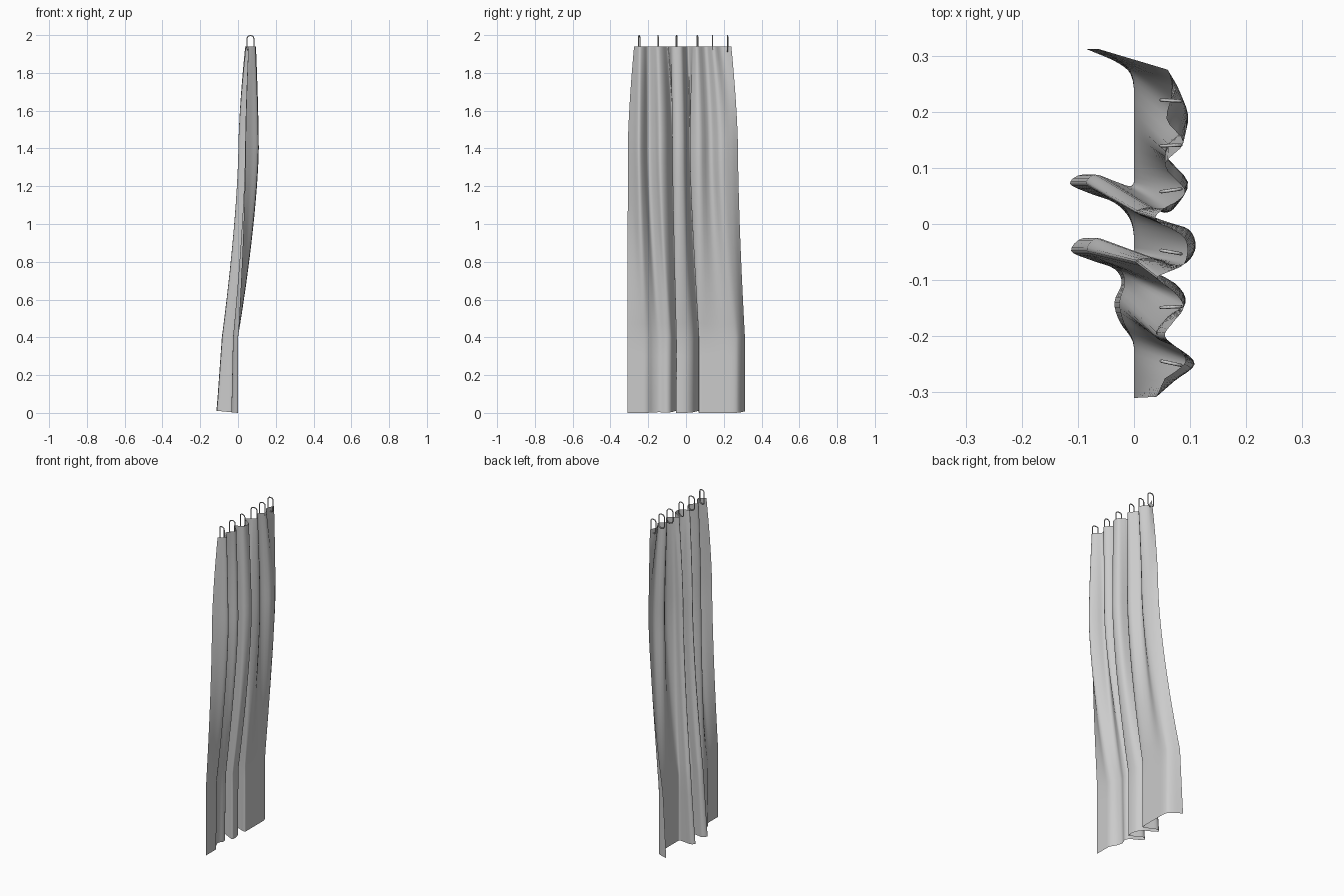
import bpy
import math
from mathutils import Vector, Matrix

cube = bpy.data.objects.get("Cube")
if cube:
    bpy.data.objects.remove(cube, do_unlink=True)


def make_material(name, value):
    mat = bpy.data.materials.new(name)
    mat.use_nodes = True
    colour = (value, value, value, 1)
    mat.diffuse_color = colour
    mat.node_tree.nodes["Principled BSDF"].inputs["Base Color"].default_value = colour
    return mat


def add_object(name, data):
    obj = bpy.data.objects.new(name, data)
    bpy.context.collection.objects.link(obj)
    return obj


fabric = make_material("light_grey_fabric", 0.6)

# Pleat profiles: along the width, then depth, in thousandths
HEADING = [(-275, 55), (-262, 75), (-245, 92), (-225, 82), (-200, 55), (-175, 70),
           (-150, 88), (-125, 75), (-98, 42), (-88, 55), (-82, 70), (-72, 88),
           (-50, 95), (-25, 90), (-8, 65), (0, 48), (12, 38), (25, 50), (33, 62),
           (42, 78), (62, 90), (105, 55), (145, 88), (188, 58), (240, 75)]
MIDDLE = [(-308, 40), (-280, 72), (-250, 108), (-222, 80), (-200, 38), (-165, 60),
          (-140, 92), (-105, 72), (-68, 2), (-62, 35), (-72, 68), (-68, 95),
          (-40, 110), (-10, 98), (2, 60), (8, 30), (22, 2), (30, 28), (20, 55),
          (32, 75), (75, 96), (130, 55), (180, 96), (235, 82), (275, 60)]
HEM = [(-310, 0), (-255, 0), (-210, -2), (-175, -25), (-140, -35), (-105, -22),
       (-80, -35), (-65, -75), (-48, -112), (-25, -90), (-38, -45), (-52, -4),
       (-25, 0), (10, -8), (38, -35), (55, -80), (72, -114), (88, -92), (76, -45),
       (68, -5), (95, 0), (180, 0), (255, -2), (285, -25), (312, -85)]
TOP_Z, MID_Z, LEDGE_Z = 1.94, 1.4, 0.4


def smooth_profile(points, steps=4):
    """Run a Catmull-Rom curve through the points."""
    pts = [Vector((x, y)) / 1000 for y, x in points]
    pts = [2 * pts[0] - pts[1]] + pts + [2 * pts[-1] - pts[-2]]
    result = []
    for a, b, c, d in zip(pts, pts[1:], pts[2:], pts[3:]):
        for i in range(steps):
            t = i / steps
            result.append(0.5 * (2 * b + (c - a) * t + (2 * a - 5 * b + 4 * c - d) * t ** 2
                                 + (3 * b - a - 3 * c + d) * t ** 3))
    result.append(pts[-2])
    return result


heading, middle, hem = map(smooth_profile, (HEADING, MIDDLE, HEM))
for p in hem:
    p.x = min(p.x, 0)
ledge = [Vector((p.x * 0.75, p.y)) for p in hem]


def blend(a, b, t):
    return [p.lerp(q, t) for p, q in zip(a, b)]


# Curtain: profiles blended from the heading down to the hem
rows = []
for i in range(10):
    t = i / 10
    rows.append((TOP_Z + (MID_Z - TOP_Z) * t, blend(heading, middle, 1 - (1 - t) ** 1.5)))
for i in range(14):
    t = i / 14
    rows.append((MID_Z + (LEDGE_Z - MID_Z) * t, blend(middle, ledge, t ** 1.5)))
for i in range(5):
    t = i / 4
    rows.append((LEDGE_Z * (1 - t), blend(ledge, hem, t)))

verts = [(p.x, p.y, max(z, -0.1 * p.x)) for z, row in rows for p in row]
n = len(hem)
faces = [(r * n + c, (r + 1) * n + c, (r + 1) * n + c + 1, r * n + c + 1)
         for r in range(len(rows) - 1) for c in range(n - 1)]
mesh = bpy.data.meshes.new("curtain")
mesh.from_pydata(verts, [], faces)
mesh.materials.append(fabric)
mesh.polygons.foreach_set("use_smooth", [True] * len(faces))
curtain = add_object("curtain", mesh)

# Hanging rings: slim upright loops through the heading
WIRE, HALF_W, HALF_H, CORNER = 0.003, 0.018, 0.042, 0.014
path = []
for k in range(16):
    quarter = k // 4
    a = math.radians(90 * quarter + 30 * (k % 4))
    sx = 1 if quarter in (0, 3) else -1
    sz = 1 if quarter < 2 else -1
    path.append((sx * (HALF_W - CORNER) + CORNER * math.cos(a), 0,
                 sz * (HALF_H - CORNER) + CORNER * math.sin(a)))

curve = bpy.data.curves.new("ring_path", "CURVE")
curve.dimensions = "3D"
curve.bevel_depth = WIRE
curve.bevel_resolution = 1
spline = curve.splines.new("POLY")
spline.points.add(len(path) - 1)
for point, co in zip(spline.points, path):
    point.co = (*co, 1)
spline.use_cyclic_u = True
curve.materials.append(fabric)
helper = add_object("ring_helper", curve)
bpy.context.view_layer.update()
evaluated = helper.evaluated_get(bpy.context.evaluated_depsgraph_get())
ring_mesh = bpy.data.meshes.new_from_object(evaluated)
ring_mesh.name = "hanging_ring"
bpy.data.objects.remove(helper, do_unlink=True)

ring_places = [(-0.248, -12), (-0.148, 3), (-0.05, -10), (0.06, 8), (0.14, 2), (0.22, -3)]
for i, (y, turn) in enumerate(ring_places):
    ring = add_object(f"hanging_ring_{i + 1}", ring_mesh)
    ring.matrix_world = (Matrix.Translation((0.066, y, 2 - HALF_H - WIRE))
                         @ Matrix.Rotation(math.radians(turn), 4, "Z"))
